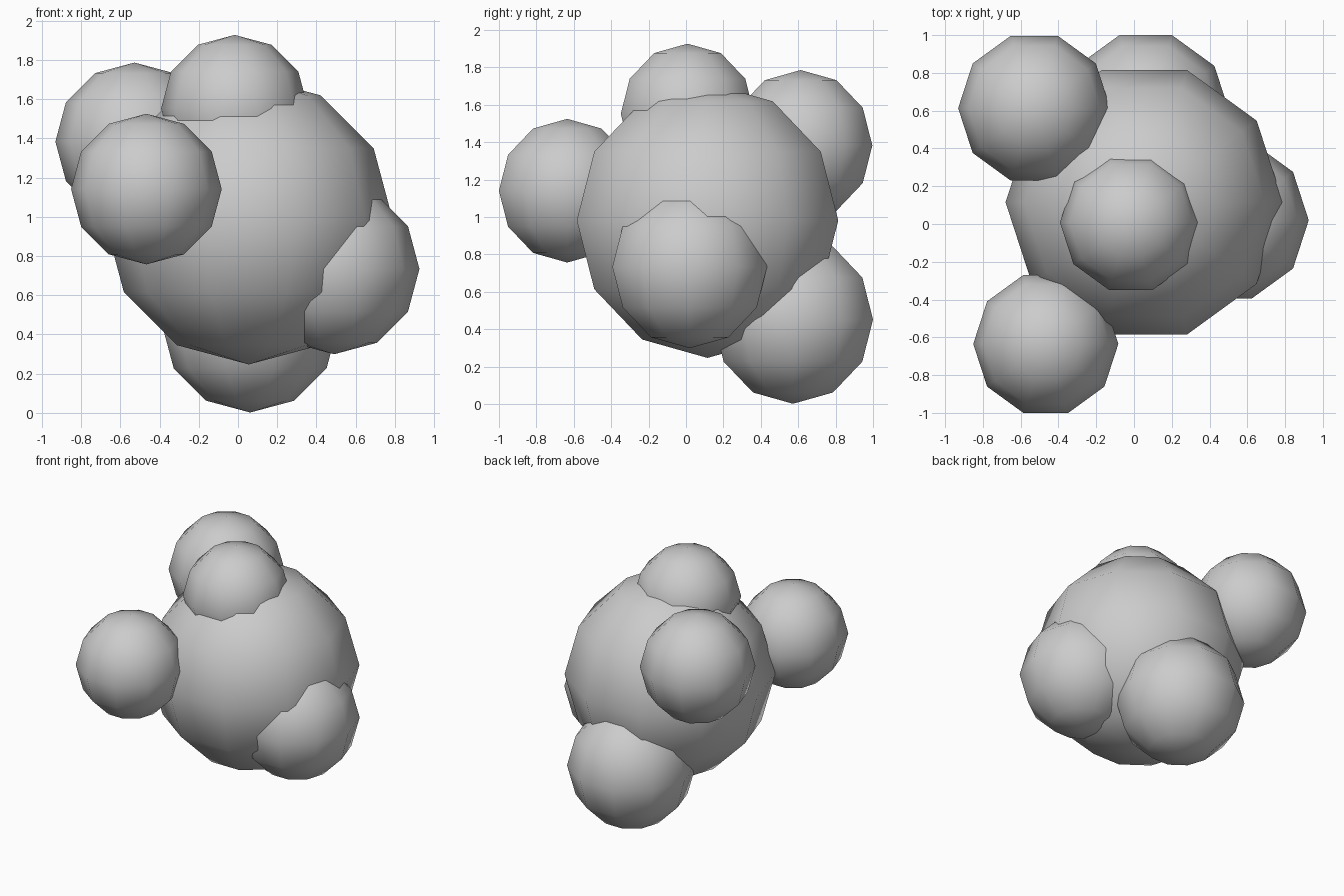
import bpy

if "Cube" in bpy.data.objects:
    bpy.data.objects.remove(bpy.data.objects["Cube"])

# Cluster of overlapping low-poly balls: name, centre, radius
BALLS = [
    ("core_ball",        (0.055, 0.115, 0.982), 0.735),
    ("top_ball",         (-0.017, 0.008, 1.552), 0.375),
    ("back_left_ball",   (-0.528, 0.613, 1.383), 0.403),
    ("front_left_ball",  (-0.467, -0.635, 1.141), 0.384),
    ("lower_right_ball", (0.490, 0.020, 0.734), 0.435),
    ("lower_back_ball",  (0.062, 0.572, 0.452), 0.450),
]


def ball(name, centre, radius):
    """Smooth-shaded 10-sided, 6-ring sphere."""
    bpy.ops.mesh.primitive_uv_sphere_add(segments=10, ring_count=6,
                                         radius=radius, location=centre)
    obj = bpy.context.object
    obj.name = name
    bpy.ops.object.shade_smooth()


for name, centre, radius in BALLS:
    ball(name, centre, radius)

# UV spheres start a vertex on the y axis: turn so vertices lie on the x axis
for obj in bpy.context.scene.objects:
    reach_x = max(v.co.x for v in obj.data.vertices)
    reach_y = max(v.co.y for v in obj.data.vertices)
    if reach_y > reach_x + 1e-4:
        obj.rotation_euler.z = 1.5707963
